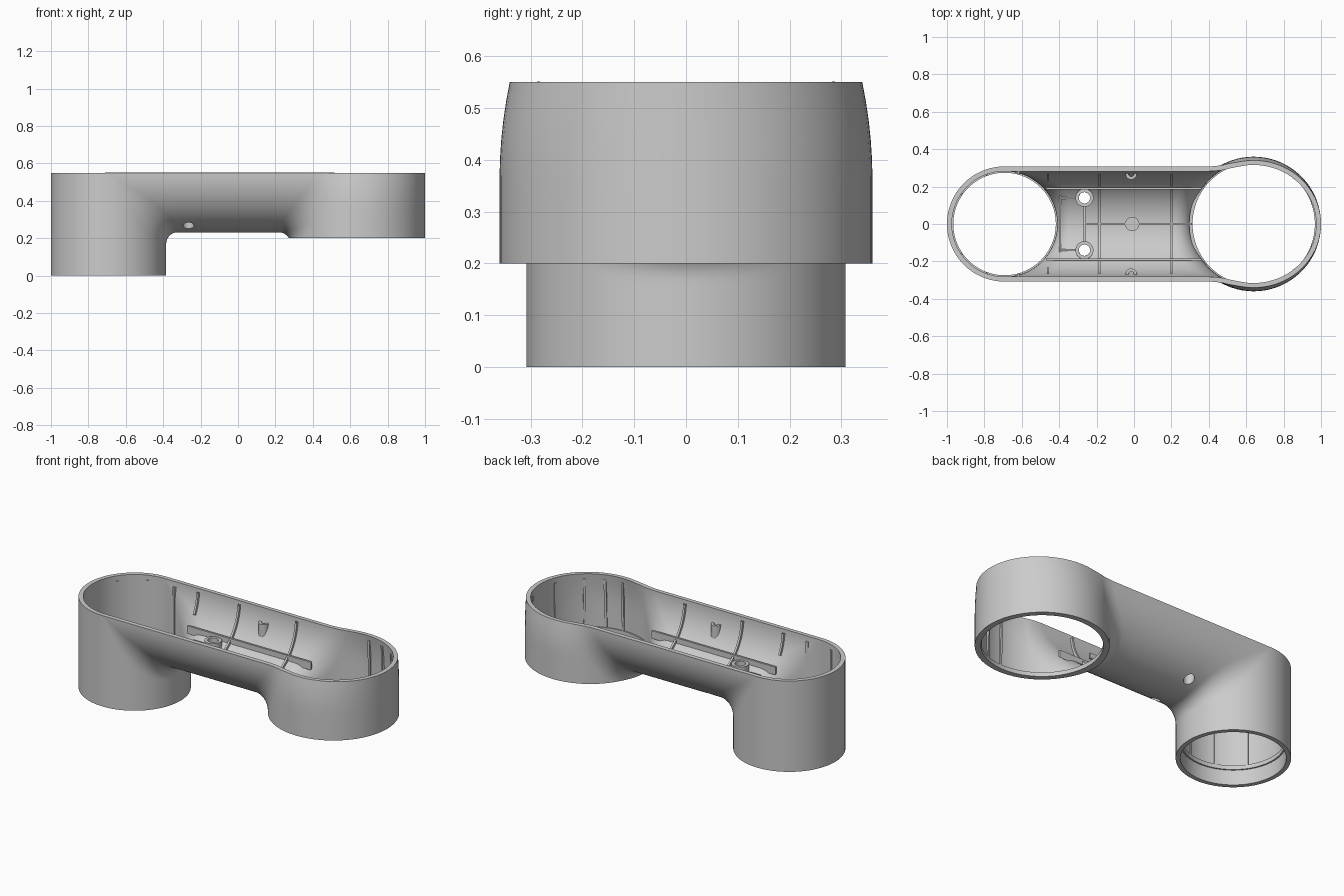
import bpy, bmesh
from math import sin, cos, pi, sqrt, radians, atan2
from mathutils import Vector

if "Cube" in bpy.data.objects:
    bpy.data.objects.remove(bpy.data.objects["Cube"])

TOP, ZS, R = 0.55, 1.035, 0.308          # rim height, trough stretch, trough radius
WALL = 0.026
ENDS = [(-0.692, 0.308, 0.0, 1), (0.64, 0.36, 0.1, -1)]   # centre x, radius, bottom, side facing trough
NT, NA, NZ = 56, 8, 12


def finish(name, bm):
    me = bpy.data.meshes.new(name)
    bm.to_mesh(me)
    bm.free()
    ob = bpy.data.objects.new(name, me)
    bpy.context.collection.objects.link(ob)
    return ob


def activate(ob):
    bpy.ops.object.select_all(action='DESELECT')
    ob.select_set(True)
    bpy.context.view_layer.objects.active = ob


def shade(ob):
    activate(ob)
    bpy.ops.object.shade_smooth_by_angle(angle=radians(35))


def grid(bm, rows, close=False):
    vs = [[bm.verts.new(p) for p in row] for row in rows]
    n = len(vs)
    for i in range(n if close else n - 1):
        a, b = vs[i], vs[(i + 1) % n]
        for j in range(len(a) - 1):
            bm.faces.new((a[j], a[j + 1], b[j + 1], b[j]))


def bulge(p):
    # side walls of the large end lean in towards the rim
    w = min(1, max(0, (p.x - 0.42) / 0.15))
    k = max(0, (p.z - 0.36) / 0.19)
    p.y *= 1 - 0.055 * w * w * (3 - 2 * w) * k * k


def fillet(t, c, r, side):
    # rolling-ball blend from trough to upright cylinder
    f = 0.06 + 0.15 * sin(t) ** 2
    yc, zc = (R + f) * sin(t), -(R + f) * cos(t)
    xc = side * sqrt(max(0, (r + f) ** 2 - yc ** 2))
    ctr = Vector((xc, yc, zc))
    a = Vector((0, -sin(t), cos(t)))
    b = Vector((-xc, -yc, 0)).normalized()
    pts = []
    for k in range(NA + 1):
        u = k / NA * pi / 2
        d = (a * cos(u) + b * sin(u)).normalized()
        p = ctr + d * f
        pts.append(Vector((c + p.x, p.y, TOP + ZS * p.z)))
    return pts


# outer skin: two upright cylinders blended into a half-round trough
bm = bmesh.new()
rows, walls = [], [[], []]
for i in range(NT + 1):
    t = -pi / 2 + pi * i / NT
    left, right = [fillet(t, c, r, s) for c, r, z, s in ENDS]
    a, b = left[0], right[0]
    rows.append(left[::-1] + [a.lerp(b, k / 6) for k in range(1, 6)] + right)
    walls[0].append(left[-1])
    walls[1].append(right[-1])
grid(bm, rows)
for (c, r, zb, s), tops in zip(ENDS, walls):
    e = tops[-1]
    phi = atan2(e.y, (e.x - c) * s)
    for k in range(1, 48):
        g = phi + (2 * pi - 2 * phi) * k / 48
        tops.append(Vector((c + s * r * cos(g), r * sin(g), TOP)))
    grid(bm, [[Vector((p.x, p.y, p.z + (zb - p.z) * j / NZ)) for j in range(NZ + 1)]
              for p in tops], True)
bmesh.ops.remove_doubles(bm, verts=bm.verts, dist=0.0003)
bmesh.ops.dissolve_degenerate(bm, edges=bm.edges, dist=0.0001)
bmesh.ops.recalc_face_normals(bm, faces=bm.faces)
end = min(bm.faces, key=lambda f: f.calc_center_median().x)
if end.normal.x > 0:
    bmesh.ops.reverse_faces(bm, faces=bm.faces)
shell = finish("arm_shell", bm)
m = shell.modifiers.new("wall", 'SOLIDIFY')
m.thickness, m.offset = WALL, -1


# cutters: flat underside of the large end, two screw holes
def cutter(name, make):
    b = bmesh.new()
    make(b)
    ob = finish(name, b)
    ob.hide_render = True
    d = shell.modifiers.new(name, 'BOOLEAN')
    d.operation, d.object, d.solver = 'DIFFERENCE', ob, 'EXACT'
    return ob


def block(b):
    g = bmesh.ops.create_cube(b, size=1)
    for v in g['verts']:
        v.co = Vector((v.co.x * 1.1 + 0.66, v.co.y, v.co.z * 0.3 + 0.05))


def pins(b):
    for s in (-1, 1):
        g = bmesh.ops.create_cone(b, cap_ends=True, segments=24, radius1=0.03, radius2=0.03, depth=0.3)
        bmesh.ops.translate(b, verts=g['verts'], vec=(-0.265, s * 0.14, 0.3))


helpers = [cutter("underside_cutter", block), cutter("screw_hole_cutter", pins)]
activate(shell)
bpy.ops.object.convert(target='MESH')
for h in helpers:
    bpy.data.objects.remove(h)
for v in shell.data.vertices:
    bulge(v.co)
shade(shell)


def seat(p):
    # keep lower ends of inner parts inside the trough wall
    p.z = max(p.z, TOP - ZS * sqrt(max(0, 0.294 ** 2 - p.y ** 2)))


def tube(name, x, y, ro, ri, z0, z1, n=32, sit=False):
    b = bmesh.new()
    prof = [(ro, z0), (ro, z1), (ri, z1), (ri, z0), (ro, z0)]
    grid(b, [[Vector((x + q * cos(2 * pi * i / n), y + q * sin(2 * pi * i / n), z)) for q, z in prof]
             for i in range(n)], True)
    if sit:
        for v in b.verts:
            seat(v.co)
    bmesh.ops.remove_doubles(b, verts=b.verts, dist=1e-5)
    bmesh.ops.recalc_face_normals(b, faces=b.faces)
    shade(finish(name, b))


def box(b, x0, x1, y0, y1, z0, z1, sit=False):
    for v in bmesh.ops.create_cube(b, size=1)['verts']:
        v.co = Vector((x0 if v.co.x < 0 else x1, y0 if v.co.y < 0 else y1, z0 if v.co.z < 0 else z1))
        if sit:
            seat(v.co)


# inner lips of both bores
tube("small_bore_lip", -0.692, 0, 0.295, 0.274, 0.09, 0.115, 96)
tube("large_bore_lip", 0.64, 0, 0.345, 0.327, 0.2, 0.225, 96)

# screw bosses
for s in (-1, 1):
    tube("screw_boss", -0.265, s * 0.14, 0.048, 0.03, 0.2, 0.345, sit=True)
    tube("side_boss", -0.015, s * 0.268, 0.03, 0.014, 0.3, 0.47, sit=True)
tube("centre_boss", -0.01, 0, 0.038, 0.006, 0.24, 0.285, sit=True)

# curved cross ribs
b = bmesh.new()
for x, t0, t1 in [(-0.46, 60, 86), (-0.46, -86, -60), (-0.185, -86, 86), (0.2, -86, 86)]:
    n = 32
    rr = []
    for i in range(n + 1):
        t = radians(t0 + (t1 - t0) * i / n)
        rr.append([Vector((x + dx, q * sin(t), TOP - ZS * q * cos(t)))
                   for dx, q in ((-.006, .292), (-.006, .268), (.006, .268), (.006, .292))])
    grid(b, rr)
bmesh.ops.recalc_face_normals(b, faces=b.faces)
shade(finish("cross_ribs", b))

# straight ribs along the trough and around the screw bosses
b = bmesh.new()
for s in (-1, 1):
    box(b, -0.47, 0.36, s * 0.19 - .006, s * 0.19 + .006, 0.2, 0.36, True)
    box(b, -0.40, -0.31, s * 0.14 - .005, s * 0.14 + .005, 0.2, 0.31, True)
box(b, -0.27, 0.31, -.006, .006, 0.2, 0.278, True)
box(b, -0.27, -0.26, -0.095, 0.095, 0.258, 0.285)
box(b, -0.40, -0.39, -0.15, 0.15, 0.258, 0.29)
finish("long_ribs", b)

# upright ribs inside the cylinders
b = bmesh.new()
for c, r, z0, angs in [(-0.692, 0.278, 0.1, (75, 110, 145)), (0.64, 0.33, 0.21, (20, 50, 70, 88))]:
    for a in angs:
        for s in (-1, 1):
            g = radians(a * s)
            for v in bmesh.ops.create_cube(b, size=1)['verts']:
                q = r + 0.007 + v.co.x * 0.016
                w = v.co.y * 0.014
                v.co = Vector((c + q * cos(g) - w * sin(g), q * sin(g) + w * cos(g),
                               z0 if v.co.z < 0 else 0.52))
                bulge(v.co)
finish("upright_ribs", b)
